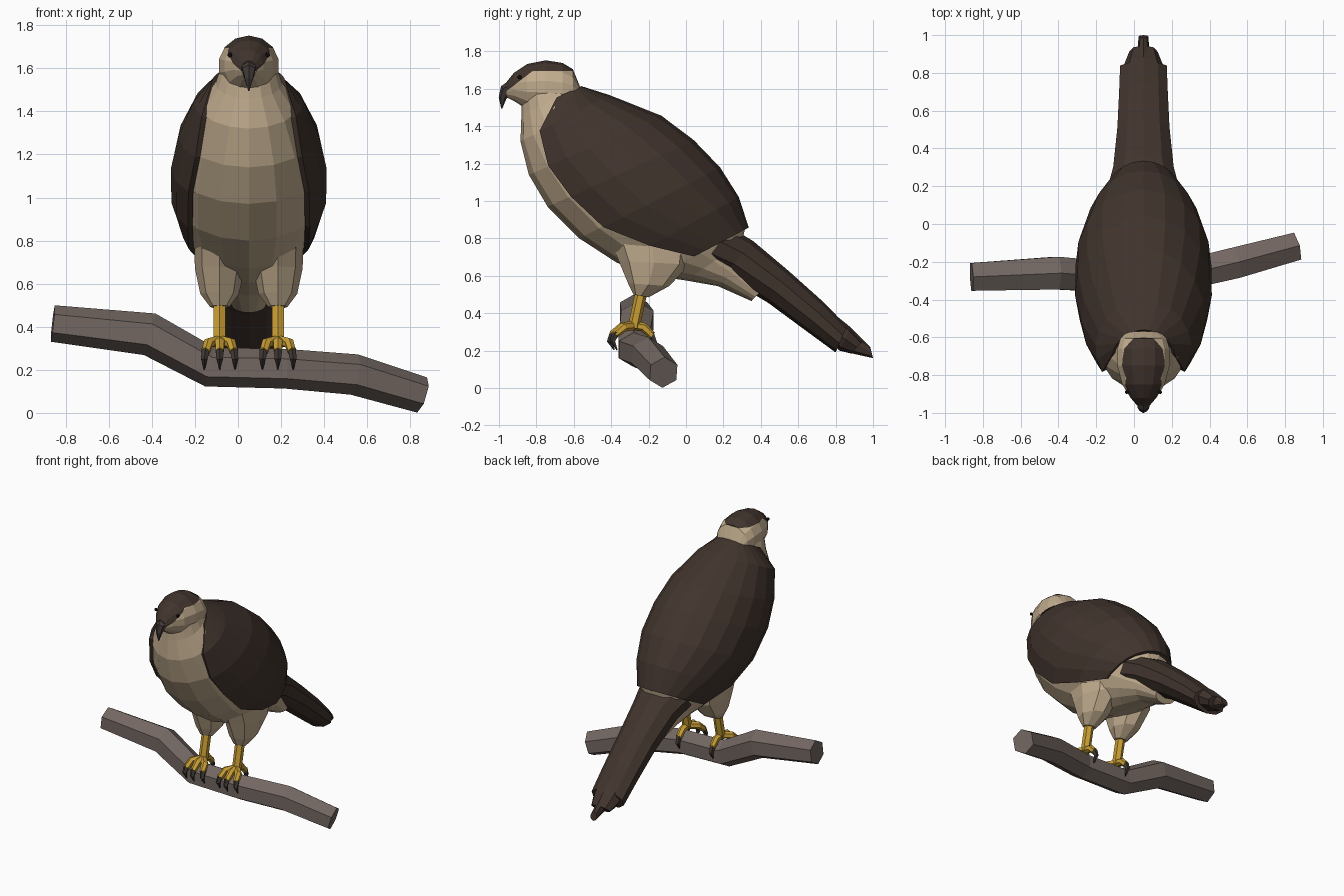
import bpy, bmesh, math
from mathutils import Vector

if "Cube" in bpy.data.objects:
    bpy.data.objects.remove(bpy.data.objects["Cube"])

CX = 0.05  # the bird sits a little right of the branch centre


def mat(name, r, g, b):
    m = bpy.data.materials.new(name)
    m.diffuse_color = (r, g, b, 1)
    m.use_nodes = True
    m.node_tree.nodes["Principled BSDF"].inputs["Base Color"].default_value = m.diffuse_color
    return m


BROWN = mat("dark_brown", 0.052, 0.034, 0.026)
CREAM = mat("cream", 0.53, 0.41, 0.27)
YELLOW = mat("leg_yellow", 0.58, 0.34, 0.035)
CLAW = mat("claw_grey", 0.05, 0.04, 0.036)
BARK = mat("bark_grey", 0.17, 0.135, 0.12)
EYE = mat("eye_black", 0.01, 0.008, 0.008)


def loft(name, rings, material, closed=True):
    """Skin a list of equal-length point rings, capping both ends if closed."""
    bm = bmesh.new()
    vs = [[bm.verts.new(p) for p in ring] for ring in rings]
    n = len(rings[0])
    for a, b in zip(vs, vs[1:]):
        for i in range(n if closed else n - 1):
            j = (i + 1) % n
            bm.faces.new((a[i], a[j], b[j], b[i]))
    if closed:
        bm.faces.new(vs[0])
        bm.faces.new(vs[-1])
    bmesh.ops.recalc_face_normals(bm, faces=bm.faces)
    me = bpy.data.meshes.new(name)
    bm.to_mesh(me)
    bm.free()
    ob = bpy.data.objects.new(name, me)
    bpy.context.collection.objects.link(ob)
    me.materials.append(material)
    return ob


def section(back, front, w, n=16, x=CX, s=1.0, arc=None):
    """Ellipse between a back and a front (y, z) point; arc keeps only the back part."""
    b, f = Vector(back), Vector(front)
    c, u = (b + f) / 2, (b - f) / 2 * s
    if arc is None:
        angs = [2 * math.pi * i / n for i in range(n)]
    else:
        angs = [arc * (2 * i / n - 1) for i in range(n + 1)]
    return [(x + w * s * math.sin(a), c.x + u.x * math.cos(a), c.y + u.y * math.cos(a))
            for a in angs]


def tube(name, pts, radii, material, n=6, ref=(1, 0, 0), start=0.0):
    pts = [Vector(p) for p in pts]
    rings = []
    for i, p in enumerate(pts):
        t = (pts[min(i + 1, len(pts) - 1)] - pts[max(i - 1, 0)]).normalized()
        u = t.cross(Vector(ref)).normalized()
        v = t.cross(u)
        rings.append([p + radii[i] * (u * math.cos(start + 2 * math.pi * k / n)
                                      + v * math.sin(start + 2 * math.pi * k / n))
                      for k in range(n)])
    return loft(name, rings, material)


# Body: back point, belly point, half width, how far round the mantle reaches
stations = [
    ((-0.57, 1.60), (-0.88, 1.46), 0.155, 0.38),
    ((-0.42, 1.55), (-0.885, 1.32), 0.235, 0.76),
    ((-0.15, 1.44), (-0.84, 1.14), 0.305, 0.83),
    ((0.02, 1.31), (-0.74, 0.97), 0.338, 0.82),
    ((0.16, 1.165), (-0.57, 0.80), 0.335, 0.81),
    ((0.26, 1.01), (-0.37, 0.67), 0.285, 0.71),
    ((0.315, 0.85), (-0.17, 0.60), 0.21, 0.56),
]
body = [section((-0.61, 1.67), (-0.88, 1.54), 0.13)]
body += [section(b, f, w) for b, f, w, _ in stations]
body += [section((0.30, 0.78), (0.0, 0.575), 0.165),
         section((0.33, 0.68), (0.17, 0.545), 0.13),
         section((0.42, 0.54), (0.35, 0.465), 0.08)]
loft("body", body, CREAM)

# Folded wings and back as one mantle shell
mantle = loft("folded_wings",
              [section(b, f, w, 14, s=1.035, arc=math.acos(1 - 2 * k))
               for b, f, w, k in stations], BROWN, closed=False)
sol = mantle.modifiers.new("thickness", "SOLIDIFY")
sol.thickness = 0.025
sol.offset = 0

# Tail: layered feathers, each narrower and longer
loft("tail", [section((0.27, 0.84), (0.03, 0.67), 0.20, 10),
              section((0.36, 0.785), (0.20, 0.60), 0.168, 10),
              section((0.55, 0.625), (0.44, 0.455), 0.145, 10),
              section((0.74, 0.455), (0.65, 0.30), 0.135, 10),
              section((0.86, 0.33), (0.80, 0.19), 0.13, 10)], BROWN)
for i, (w, b, f) in enumerate([(0.10, (0.945, 0.25), (0.88, 0.185)),
                               (0.035, (0.985, 0.22), (1.0, 0.16))]):
    loft(f"tail_feather_{i + 1}", [section((0.70, 0.47), (0.68, 0.34), w, 8),
                                   section((0.88, 0.325), (0.82, 0.20), w, 8),
                                   section(b, f, w * 0.75, 8)], BROWN)

# Head: rings along y (y, bottom, top, half width)
head_rows = [(-0.57, 1.52, 1.62, 0.09), (-0.605, 1.48, 1.705, 0.125), (-0.66, 1.47, 1.738, 0.142),
             (-0.75, 1.47, 1.752, 0.142), (-0.85, 1.49, 1.732, 0.115),
             (-0.92, 1.535, 1.685, 0.07), (-0.96, 1.555, 1.635, 0.035)]
head = loft("head", [section((y, t), (y, b), w, 14) for y, b, t, w in head_rows], CREAM)

# Dark cap: cut along a level line and a slope towards the beak
head.data.materials.append(BROWN)
bm = bmesh.new()
bm.from_mesh(head.data)
slope = Vector((0, -0.09, 0.13)).normalized()
cuts = [(Vector((0, -0.82, 1.695)), Vector((0, 0, 1))),
        (Vector((0, -0.82, 1.695)), Vector((0, -0.10, 0.13)).normalized())]
for co, no in cuts:
    bmesh.ops.bisect_plane(bm, geom=bm.verts[:] + bm.edges[:] + bm.faces[:],
                           plane_co=co, plane_no=no)
for f in bm.faces:
    c = f.calc_center_median()
    if all((c - co).dot(no) > 0 for co, no in cuts[:1]) or \
            (c.y < -0.82 and (c - cuts[1][0]).dot(cuts[1][1]) > 0):
        f.material_index = 1
bm.to_mesh(head.data)
bm.free()

# Hooked beak
tube("beak", [(CX, -0.925, 1.605), (CX, -0.965, 1.590), (CX, -0.981, 1.55), (CX, -0.985, 1.495)],
     [0.045, 0.034, 0.021, 0.003], CLAW)

# Branch
tube("branch", [(-0.86, -0.28, 0.415), (-0.41, -0.26, 0.365), (-0.13, -0.28, 0.213),
                (0.22, -0.28, 0.205), (0.54, -0.205, 0.178), (0.855, -0.12, 0.083)],
     [0.085, 0.10, 0.093, 0.092, 0.095, 0.085], BARK, ref=(0, 0, 1), start=math.pi / 2)

# Legs, feet and eyes, one set per side
for side, s in (("left", -1), ("right", 1)):
    x = CX + s * 0.135
    loft(side + "_thigh", [section((0.05, 0.82), (-0.42, 0.82), 0.12, 8, x),
                           section((0.02, 0.66), (-0.36, 0.68), 0.115, 8, x),
                           section((-0.09, 0.545), (-0.31, 0.56), 0.09, 8, x),
                           section((-0.20, 0.485), (-0.28, 0.50), 0.045, 8, x)], CREAM)
    tube(side + "_shank", [(x, -0.235, 0.53), (x, -0.28, 0.32)], [0.032, 0.032], YELLOW)
    # three front toes and one rear toe: sideways spread, direction along y
    for i, (dx, d) in enumerate([(-0.065, -1), (0, -1), (0.065, -1), (0, 1)]):
        reach = 0.105 if d < 0 and dx == 0 else 0.09
        y0 = -0.28
        y1, y2 = y0 + d * reach * 0.6, y0 + d * (reach + 0.01)
        zt = 0.285 if d < 0 else 0.28
        tube(f"{side}_toe_{i + 1}", [(x, y0, 0.335), (x + dx * 0.8, y1, 0.325), (x + dx, y2, zt)],
             [0.026, 0.025, 0.021], YELLOW)
        tube(f"{side}_claw_{i + 1}", [(x + dx, y2 - d * 0.008, zt + 0.012),
                                      (x + dx * 1.1, y2 + d * 0.012, zt - 0.035),
                                      (x + dx * 1.1, y2 - d * 0.012, zt - 0.082)],
             [0.02, 0.016, 0.003], CLAW, n=5)
    bpy.ops.mesh.primitive_uv_sphere_add(segments=8, ring_count=5, radius=0.011,
                                         location=(CX + s * 0.088, -0.89, 1.662))
    eye = bpy.context.object
    eye.name = side + "_eye"
    eye.data.materials.append(EYE)
